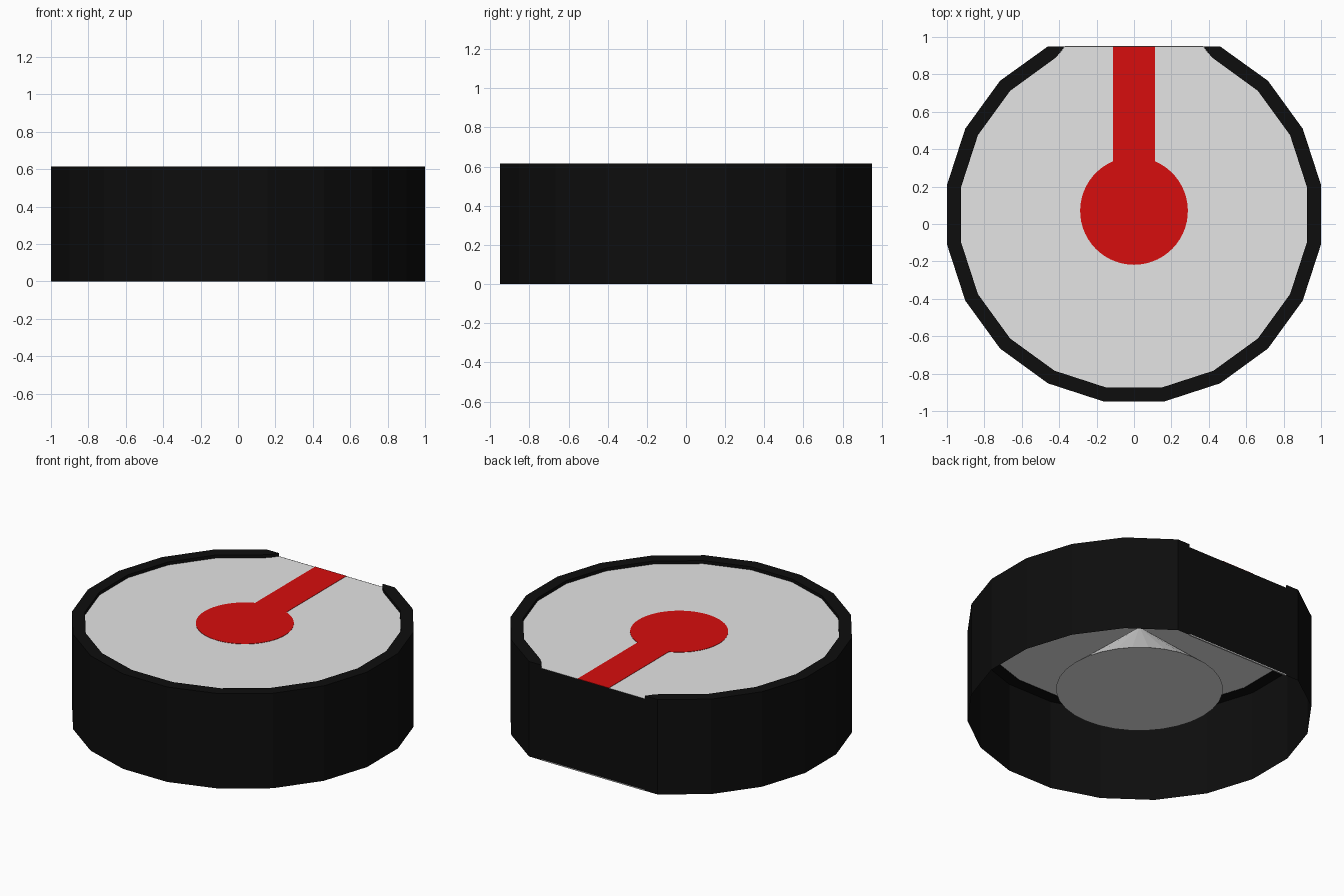
import bpy, bmesh, math

if "Cube" in bpy.data.objects:
    bpy.data.objects.remove(bpy.data.objects["Cube"])

CY, FLAT = 0.05, 0.95      # ring centre and flat back edge
TOP, DECK = 0.615, 0.595   # rim top and face plate height


def material(name, rgb):
    m = bpy.data.materials.new(name)
    m.diffuse_color = (*rgb, 1)
    m.use_nodes = True
    m.node_tree.nodes["Principled BSDF"].inputs["Base Color"].default_value = m.diffuse_color
    return m


black = material("black", (0.004, 0.004, 0.004))
grey = material("light grey", (0.78, 0.78, 0.78))
red = material("red", (0.68, 0.004, 0.004))


def finish(name, bm, mat):
    me = bpy.data.meshes.new(name)
    bm.to_mesh(me)
    bm.free()
    me.materials.append(mat)
    ob = bpy.data.objects.new(name, me)
    bpy.context.collection.objects.link(ob)
    return ob


def prism(name, pts, z0, z1, mat):
    bm = bmesh.new()
    f = bm.faces.new([bm.verts.new((x, y, z0)) for x, y in pts])
    r = bmesh.ops.extrude_face_region(bm, geom=[f])
    for v in r["geom"]:
        if isinstance(v, bmesh.types.BMVert):
            v.co.z = z1
    bmesh.ops.recalc_face_normals(bm, faces=bm.faces)
    return finish(name, bm, mat)


def arc(apothem):
    """Twenty-sided ring, open at the back, from right to left clockwise."""
    r = apothem / math.cos(math.radians(9))
    return [(r * math.cos(math.radians(a)), CY + r * math.sin(math.radians(a)))
            for a in range(63, -244, -18)]


# outlines: outer one ends on the flat, inner one closes with a rounded notch
outer = [(x, min(y, FLAT)) for x, y in arc(1.0)]
notch = [(0.40, 0.91), (0.37, FLAT)]
inner = ([(x, y) for x, y in reversed(notch)] + arc(0.925)
         + [(-x, y) for x, y in notch])

# thin outer wall, open underneath
bm = bmesh.new()
lo = [bm.verts.new((x, y, 0)) for x, y in outer]
hi = [bm.verts.new((x, y, DECK)) for x, y in outer]
n = len(outer)
for i in range(n):
    j = (i + 1) % n
    bm.faces.new((lo[j], lo[i], hi[i], hi[j]))
finish("outer_wall", bm, black)

# raised rim, interrupted at the flat
prism("rim", outer + inner[::-1], DECK - 0.01, TOP, black)

# face plate
plate = [(x, min(y, FLAT - 0.001)) for x, y in inner]
prism("face_plate", plate, DECK - 0.008, DECK, grey)

# red pointer: disc joined to a stripe running to the flat
R, PY, W = 0.288, 0.07, 0.112
a0 = math.asin(W / R)
pointer = [(W, FLAT), (-W, FLAT)]
for i in range(49):
    a = math.pi / 2 + a0 + (2 * math.pi - 2 * a0) * i / 48
    pointer.append((R * math.cos(a), PY + R * math.sin(a)))
prism("pointer", pointer, DECK - 0.001, DECK + 0.002, red)

# thin light strip at the foot of the flat
prism("foot_strip", [(-0.37, 0.943), (0.37, 0.943), (0.37, 0.953), (-0.37, 0.953)],
      0, 0.006, grey)

# cone hanging beneath the plate, wide end down
bm = bmesh.new()
bmesh.ops.create_cone(bm, cap_ends=True, segments=32, radius1=0.49, radius2=0, depth=0.42)
bmesh.ops.translate(bm, verts=bm.verts, vec=(0, CY, 0.17 + 0.21))
finish("inner_cone", bm, grey)
